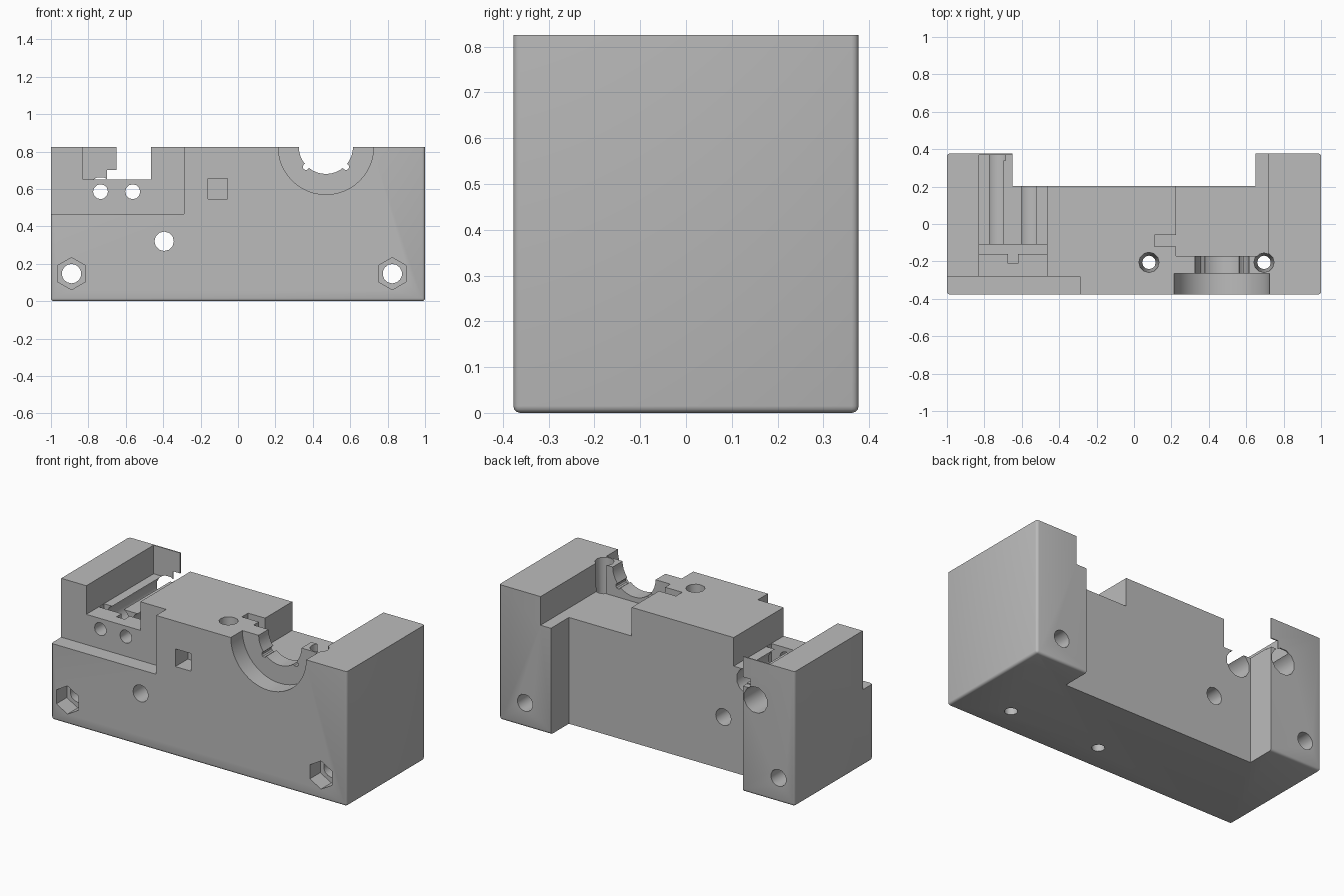
import bpy
import math

if "Cube" in bpy.data.objects:
    bpy.data.objects.remove(bpy.data.objects["Cube"], do_unlink=True)

TOP = 0.825
FRONT, BACK = -0.377, 0.377
OVER = 0.1  # cutters run past the outer faces

grey = bpy.data.materials.new("plain grey")
grey.use_nodes = True
grey.diffuse_color = (0.5, 0.5, 0.5, 1)
grey.node_tree.nodes["Principled BSDF"].inputs["Base Color"].default_value = (0.5, 0.5, 0.5, 1)


def box(name, x, y, z):
    """Box from three (low, high) ranges."""
    bpy.ops.mesh.primitive_cube_add(size=1, location=[sum(r) / 2 for r in (x, y, z)])
    ob = bpy.context.object
    ob.name = name
    ob.scale = [r[1] - r[0] for r in (x, y, z)]
    bpy.ops.object.transform_apply(location=True, rotation=True, scale=True)
    return ob


def bore(name, x, z, radius, y0, y1, sides=12, turn=0):
    """Prism along y, used for bores and nut pockets."""
    bpy.ops.mesh.primitive_cylinder_add(
        vertices=sides, radius=radius, depth=y1 - y0,
        location=(x, (y0 + y1) / 2, z), rotation=(math.pi / 2, turn, 0))
    ob = bpy.context.object
    ob.name = name
    bpy.ops.object.transform_apply(location=True, rotation=True, scale=True)
    return ob


# Main block, rounded at its bottom and upright edges
block = box("carriage_block", (-1, 1), (FRONT, BACK), (0, TOP))
block.data.materials.append(grey)
bevel = block.modifiers.new("rounded_edges", 'BEVEL')
bevel.width, bevel.segments, bevel.limit_method = 0.015, 3, 'WEIGHT'
weights = block.data.attributes.new("bevel_weight_edge", 'FLOAT', 'EDGE')
for edge in block.data.edges:
    on_top = all(block.data.vertices[v].co.z > TOP - 0.01 for v in edge.vertices)
    weights.data[edge.index].value = 0 if on_top else 1
bpy.context.view_layer.objects.active = block
bpy.ops.object.modifier_apply(modifier=bevel.name)


def cut(tool):
    mod = block.modifiers.new("cut", 'BOOLEAN')
    mod.operation, mod.solver, mod.object = 'DIFFERENCE', 'EXACT', tool
    bpy.context.view_layer.objects.active = block
    bpy.ops.object.modifier_apply(modifier=mod.name)
    bpy.data.objects.remove(tool, do_unlink=True)


high = TOP + OVER
front_out, back_out = FRONT - OVER, BACK + OVER

# Wide opening at the back and stepped recess at the front
cut(box("back_opening", (-0.65, 0.65), (0.203, back_out), (-OVER, high)))
cut(box("front_recess", (-1 - OVER, -0.29), (front_out, -0.28), (0.465, high)))

# Bearing pocket with a thin back wall, plate slot and its notch
cut(box("bearing_pocket", (-0.83, -0.465), (-0.3, 0.37), (0.65, high)))
cut(box("wall_notch", (-0.70, -0.6), (0.34, back_out), (0.645, 0.70)))
cut(box("plate_slot", (-0.829, -0.466), (-0.16, -0.11), (0.48, 0.7)))
cut(box("slot_notch", (-0.675, -0.62), (-0.21, -0.15), (0.481, 0.7)))

# Twin rod bores, widened behind the plate slot
for x in (-0.735, -0.563):
    cut(bore("rod_bore", x, 0.585, 0.04, front_out, 0))
    cut(bore("rod_channel", x, 0.583, 0.08, -0.112, back_out, 12, math.pi / 12))

# Motor pocket and side slot
cut(box("motor_pocket", (0.225, 0.72), (-0.17, back_out), (0.65, high)))
cut(box("wire_slot", (0.11, 0.25), (-0.12, -0.06), (0.651, high)))

# Stepped half-round seat, with small screw holes on its rim
cut(bore("seat_outer", 0.47, TOP, 0.255, front_out, -0.265, 48))
cut(bore("seat_inner", 0.47, TOP, 0.145, -0.3, -0.12, 36))
for side in (-1, 1):
    cut(bore("rim_hole", 0.47 + side * 0.107, TOP - 0.107, 0.017, -0.29, -0.13, 10))

# Through bolts with hexagonal nut pockets
for x in (-0.89, 0.825):
    cut(bore("bolt_hole", x, 0.147, 0.052, front_out, back_out, 14))
    cut(bore("nut_pocket", x, 0.147, 0.086, front_out, FRONT + 0.1, 6))
cut(bore("middle_hole", -0.395, 0.32, 0.052, front_out, back_out, 12))

# Square blind pocket on the front
cut(box("square_pocket", (-0.16, -0.055), (front_out, FRONT + 0.12), (0.547, 0.655)))

# Tapered upright screw holes
for x in (0.08, 0.695):
    bpy.ops.mesh.primitive_cone_add(vertices=12, radius1=0.036, radius2=0.054,
                                    depth=TOP + 0.02, location=(x, -0.205, TOP / 2))
    cut(bpy.context.object)

# Crisp flat faces with gently rounded outer edges
bpy.ops.object.select_all(action='DESELECT')
block.select_set(True)
bpy.context.view_layer.objects.active = block
bpy.ops.object.shade_smooth_by_angle(angle=math.radians(31))
while len(block.data.materials) > 1:
    block.data.materials.pop()
